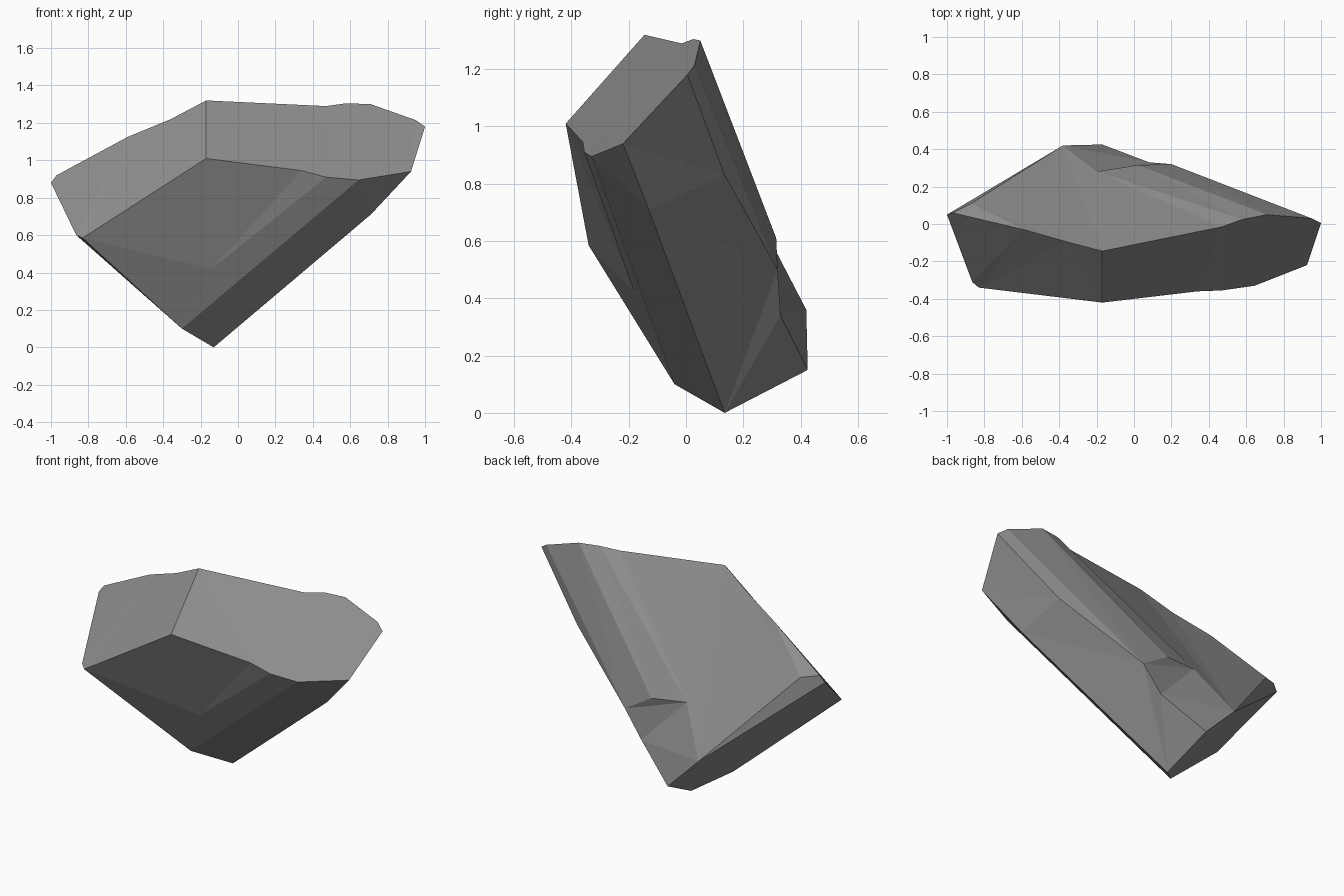
import bpy
import bmesh

# Remove the default cube
default_cube = bpy.data.objects.get("Cube")
if default_cube:
    bpy.data.objects.remove(default_cube, do_unlink=True)


def make_material(name, color):
    material = bpy.data.materials.new(name)
    material.use_nodes = True
    material.diffuse_color = color
    shader = next(n for n in material.node_tree.nodes if n.type == "BSDF_PRINCIPLED")
    shader.inputs["Base Color"].default_value = color
    return material


bm = bmesh.new()


def loop(*points):
    """Add a run of corner points and return them in order."""
    return [bm.verts.new(point) for point in points]


def facet(*corners):
    bm.faces.new(corners)


def fan(centre, rim):
    """Join one corner to every edge of a run of corners."""
    for first, second in zip(rim, rim[1:]):
        facet(centre, first, second)


# Main ridge: left tip up to the peak, then along to the right tip
peak, = loop((-.17, -.145, 1.32))
left_ridge = loop((-1, .05, .88), (-.97, .06, .92), (-.59, -.03, 1.125), (-.36, -.095, 1.22))
right_ridge = loop((.47, -.015, 1.29), (.58, .025, 1.305), (.71, .05, 1.3),
                   (.95, .03, 1.215), (1, .005, 1.18))

# Lower rim of the sloping front
brow, = loop((-.17, -.42, 1.01))
left_rim = loop((-.83, -.34, .585), (-.865, -.31, .6))
right_rim = loop((.34, -.36, .945), (.47, -.355, .91), (.645, -.33, .895), (.925, -.22, .94))

# Underside, flank and back corners
hollow, front_toe, foot = loop((-.14, -.18, .42), (-.3, -.04, .1), (-.13, .135, 0))
flank_front, flank_back = loop((.71, -.13, .71), (.66, .135, .83))
heel, back_corner = loop((-.17, .425, .15), (-.38, .42, .36))
step_low, step_right, step_top, step_left = loop(
    (.08, .33, .34), (.2, .32, .5), (.02, .315, .61), (-.2, .28, .63))
notch, = loop((-.87, .11, .9))

# Two broad broken faces meeting at the front crease
facet(peak, brow, *left_rim, *left_ridge)
facet(brow, peak, *right_ridge, *reversed(right_rim))

# Front underside, gathered at the shallow hollow
fan(hollow, [front_toe, left_rim[0], brow, *right_rim[:-1], front_toe])
fan(front_toe, left_rim)

# Right underside and flank
corner, end = right_rim[-2:]
tip = right_ridge[-1]
fan(flank_front, [foot, front_toe, corner, end])
facet(end, flank_front, flank_back, tip)
facet(flank_front, foot, heel, step_low, step_right, flank_back)

# Left underside
facet(left_ridge[0], left_rim[1], front_toe, foot, heel, back_corner)

# Chipped step low on the back
fan(step_left, [step_top, step_right, step_low, back_corner])
facet(back_corner, step_low, heel)

# Back slab, with the notch near the left tip
fan(notch, [back_corner, *left_ridge, back_corner])
fan(back_corner, [left_ridge[-1], peak, step_left])
fan(step_left, [peak, *right_ridge[:2], step_top])
fan(step_top, [*right_ridge[1:3], step_right])
fan(step_right, [*right_ridge[2:4], flank_back])
fan(flank_back, right_ridge[3:])

bmesh.ops.triangulate(bm, faces=[f for f in bm.faces if len(f.verts) > 3])
bmesh.ops.recalc_face_normals(bm, faces=bm.faces)

mesh = bpy.data.meshes.new("rock_shard")
bm.to_mesh(mesh)
bm.free()
mesh.materials.append(make_material("stone_grey", (.27, .27, .27, 1)))
rock = bpy.data.objects.new("rock_shard", mesh)
bpy.context.collection.objects.link(rock)
